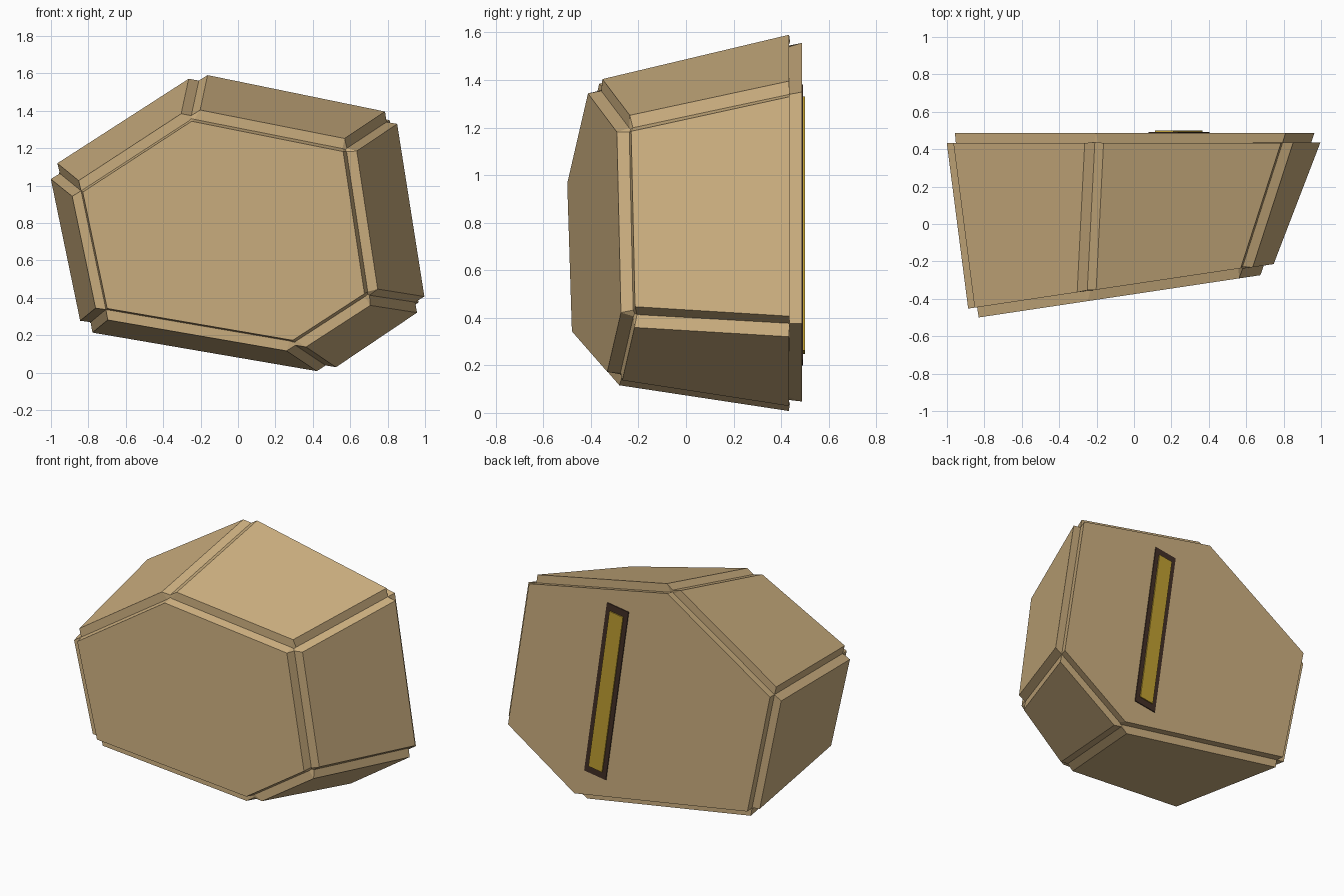
import bpy, bmesh, math
from mathutils import Matrix

if "Cube" in bpy.data.objects:
    bpy.data.objects.remove(bpy.data.objects["Cube"])


def material(name, color):
    m = bpy.data.materials.new(name)
    m.diffuse_color = (*color, 1)
    m.use_nodes = True
    m.node_tree.nodes["Principled BSDF"].inputs["Base Color"].default_value = m.diffuse_color
    return m


STONE = material("tan stone", (0.62, 0.44, 0.22))
DARK = material("dark brown", (0.054, 0.028, 0.019))
GOLD = material("gold", (0.53, 0.35, 0.032))


def finish(bm, name, mat):
    bmesh.ops.recalc_face_normals(bm, faces=bm.faces)
    me = bpy.data.meshes.new(name)
    bm.to_mesh(me)
    bm.free()
    me.materials.append(mat)
    ob = bpy.data.objects.new(name, me)
    bpy.context.collection.objects.link(ob)
    return ob


# Stone block: sharp hexagonal prism, slanted front, every edge cut with a stepped notch
BACK_Y, NOTCH = 0.487, 0.055
back = [(-0.214, 1.614), (0.859, 1.396), (1.025, 0.349),
        (0.490, -0.010), (-0.838, 0.219), (-1.019, 1.095)]
front = [(-0.259, 1.402), (0.610, 1.228), (0.735, 0.395),
         (0.304, 0.115), (-0.745, 0.295), (-0.891, 0.991)]
bm = bmesh.new()
vb = [bm.verts.new((x, BACK_Y, z)) for x, z in back]
vf = [bm.verts.new((x, -0.375 + 0.15 * x, z)) for x, z in front]
bm.faces.new(vb)
bm.faces.new(vf[::-1])
for i in range(6):
    j = (i + 1) % 6
    bm.faces.new((vb[i], vf[i], vf[j], vb[j]))
bmesh.ops.recalc_face_normals(bm, faces=bm.faces)
bmesh.ops.bevel(bm, geom=bm.edges[:], offset=NOTCH, offset_type='OFFSET',
                segments=2, profile=0.0, affect='EDGES', clamp_overlap=True)
finish(bm, "stone_block", STONE)


# Tilted inlay on the back: dark frame plate and raised gold bar
def plate(name, half_w, half_l, y0, y1, mat):
    bm = bmesh.new()
    bmesh.ops.create_cube(bm, size=2, matrix=Matrix.Translation((0.24, (y0 + y1) / 2, 0.79))
                          @ Matrix.Rotation(math.radians(-8.2), 4, 'Y')
                          @ Matrix.Diagonal((half_w, (y1 - y0) / 2, half_l, 1)))
    finish(bm, name, mat)


plate("inlay_frame", 0.08, 0.585, BACK_Y - 0.002, BACK_Y + 0.006, DARK)
plate("inlay_bar", 0.05, 0.54, BACK_Y + 0.004, BACK_Y + 0.013, GOLD)
